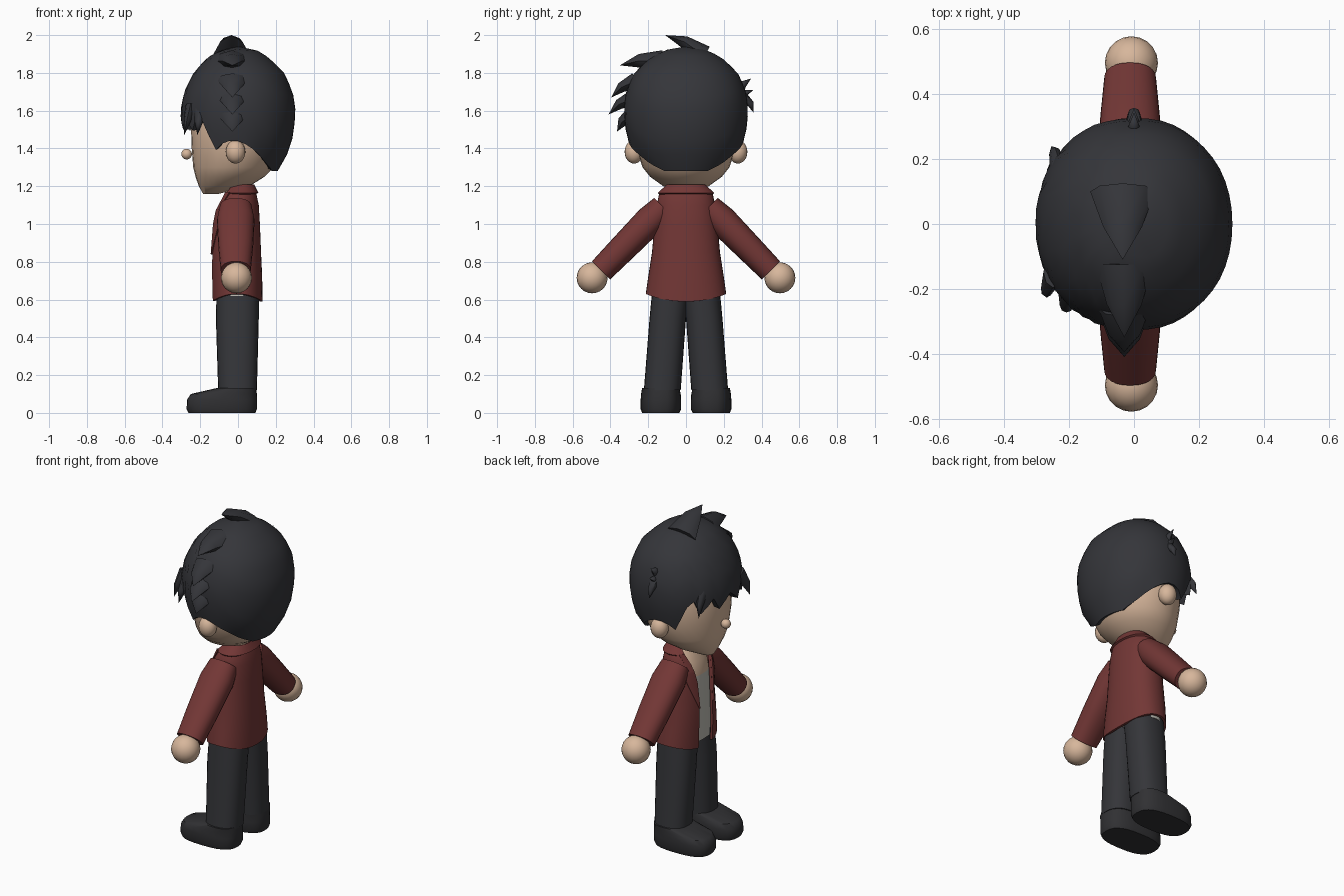
import bpy
import bmesh
from math import sin, cos, pi, radians
from mathutils import Vector, Matrix

cube = bpy.data.objects.get("Cube")
if cube:
    bpy.data.objects.remove(cube, do_unlink=True)


def material(name, rgb):
    m = bpy.data.materials.new(name)
    m.use_nodes = True
    m.diffuse_color = (*rgb, 1)
    m.node_tree.nodes["Principled BSDF"].inputs["Base Color"].default_value = (*rgb, 1)
    return m


skin = material("skin", (0.68, 0.47, 0.33))
hair_black = material("hair black", (0.035, 0.036, 0.042))
jacket_red = material("jacket red", (0.17, 0.038, 0.036))
shirt_grey = material("shirt grey", (0.5, 0.49, 0.44))
trouser_black = material("trouser black", (0.035, 0.036, 0.041))
shoe_black = material("shoe black", (0.03, 0.03, 0.033))


def build(name, verts, faces, mat, thickness=0, closed=True, angle=45):
    mesh = bpy.data.meshes.new(name)
    mesh.from_pydata([tuple(v) for v in verts], [], faces)
    bm = bmesh.new()
    bm.from_mesh(mesh)
    bmesh.ops.remove_doubles(bm, verts=bm.verts, dist=0.0005)
    if closed:
        bmesh.ops.recalc_face_normals(bm, faces=bm.faces)
    bm.to_mesh(mesh)
    bm.free()
    mesh.materials.append(mat)
    ob = bpy.data.objects.new(name, mesh)
    bpy.context.collection.objects.link(ob)
    bpy.ops.object.select_all(action="DESELECT")
    ob.select_set(True)
    bpy.context.view_layer.objects.active = ob
    if thickness:
        mod = ob.modifiers.new("thickness", "SOLIDIFY")
        mod.thickness = thickness
        mod.offset = -1
        bpy.ops.object.modifier_apply(modifier=mod.name)
    bpy.ops.object.shade_smooth_by_angle(angle=radians(angle))
    return ob


def power(v, p):
    return abs(v) ** p * (1 if v >= 0 else -1)


def oval(z, x0, x1, y0, y1, a, p):
    """Point on a rounded oval; angle 0 is the face side, then towards +y."""
    return Vector(((x0 + x1) / 2 - (x1 - x0) / 2 * power(cos(a), p),
                   (y0 + y1) / 2 + (y1 - y0) / 2 * power(sin(a), p), z))


def grid_faces(rows, cols, wrap):
    w = cols if wrap else cols - 1
    return [(i * cols + j, (i + 1) * cols + j, (i + 1) * cols + (j + 1) % cols,
             i * cols + (j + 1) % cols) for i in range(rows - 1) for j in range(w)]


def loft(name, mat, rows, seg=24, p=1.0, thickness=0, hem=0):
    """Rows are (z, x0, x1, y0, y1) and, for open shells, start and end angle."""
    wrap = len(rows[0]) == 5
    cols = seg if wrap else seg + 1
    verts = []
    for i, row in enumerate(rows):
        a0, a1 = (0, 360) if wrap else row[5:]
        for j in range(cols):
            a = radians(a0 + (a1 - a0) * j / seg)
            v = oval(*row[:5], a, p)
            if i == 0:
                v.z += hem * sin(a) ** 2
            verts.append(v)
    faces = grid_faces(len(rows), cols, wrap)
    if wrap:
        faces += [tuple(range(cols)), tuple(range(len(verts) - cols, len(verts)))]
    return build(name, verts, faces, mat, thickness, closed=wrap)


def sym(z, x0, x1, ry, *arc):
    return (z, x0, x1, -ry, ry, *arc)


def ball(name, mat, loc, radii):
    rows = []
    for i in range(13):
        t = pi * i / 12
        r = sin(t)
        rows.append(sym(-cos(t) * radii[2], -radii[0] * r, radii[0] * r, radii[1] * r))
    verts = [oval(*row, 2 * pi * j / 20, 1) + Vector(loc) for row in rows for j in range(20)]
    return build(name, verts, grid_faces(13, 20, True), mat)


def interp(table, x):
    for a, b in zip(table, table[1:]):
        if x <= b[0]:
            t = max(0, (x - a[0]) / (b[0] - a[0]))
            return [u + (v - u) * t for u, v in zip(a[1:], b[1:])]
    return list(table[-1][1:])


# Head with a wedge chin, and the nose
loft("head", skin, [sym(1.16, -.185, -.1, .04), sym(1.2, -.207, .06, .12),
                    sym(1.25, -.225, .14, .19), sym(1.3, -.237, .19, .23),
                    sym(1.4, -.245, .23, .265), sym(1.55, -.25, .25, .28),
                    sym(1.75, -.2, .2, .2)], 28)
ball("nose", skin, (-.272, 0, 1.37), (.028, .028, .028))

# Hair cap: a dome whose lower edge follows a jagged hairline
dome = [(1.28, -.26, .21, .22), (1.4, -.285, .278, .295), (1.5, -.3, .297, .32),
        (1.6, -.305, .305, .33), (1.7, -.285, .29, .318), (1.8, -.235, .245, .275),
        (1.88, -.165, .165, .19), (1.92, -.09, .1, .115), (1.94, 0, 0, 0)]
hairline = [(0, 1.57), (15, 1.5), (22, 1.58), (37, 1.49), (45, 1.58), (52, 1.55),
            (67, 1.39), (78, 1.44), (92, 1.44), (105, 1.4), (130, 1.32), (150, 1.28), (180, 1.28)]
SEG, ROWS = 48, 12
verts = []
for i in range(ROWS + 1):
    for j in range(SEG):
        a = 360 * j / SEG
        low = interp(hairline, min(a, 360 - a))[0]
        z = low + (1.94 - low) * sin(pi / 2 * i / ROWS)
        x0, x1, ry = interp(dome, z)
        verts.append(oval(z, x0, x1, -ry, ry, radians(a), .95))
build("hair_cap", verts, grid_faces(ROWS + 1, SEG, True), hair_black, .045, closed=False, angle=60)


# Hair locks: tapered, slightly curved spikes
def lock(name, base, tip, width, depth, bend=0.015):
    base, tip = Vector(base), Vector(tip)
    axis = tip - base
    side = Vector((1, 0, 0))
    side = (side - axis * side.dot(axis) / axis.length_squared).normalized()
    up = side.cross(axis).normalized()
    if up.z < 0:
        up = -up
    n, pts = 8, []
    for t, s in ((0, 1), (.55, .6), (1, 0)):
        c = base + axis * t + up * (bend if t == .55 else 0)
        pts += [c + side * width * s * cos(2 * pi * k / n) + up * depth * s * sin(2 * pi * k / n)
                for k in range(n)]
    build(name, pts, grid_faces(3, n, True) + [tuple(range(n))], hair_black)


lock("crown_lock", (-.035, .1, 1.89), (-.035, -.11, 2), .1, .055)
lock("upper_side_lock", (-.03, -.12, 1.86), (-.03, -.35, 1.84), .09, .06)
for i, (by, bz, ty, tz) in enumerate([(-.26, 1.76, -.395, 1.67), (-.27, 1.67, -.41, 1.58),
                                      (-.28, 1.58, -.365, 1.49)]):
    lock(f"left_side_lock_{i + 1}", (-.03, by, bz), (-.03, ty, tz), .08, .045)
lock("right_upper_lock", (0, .27, 1.68), (0, .345, 1.77), .03, .035)
lock("right_middle_lock", (0, .28, 1.65), (0, .357, 1.71), .03, .03)
lock("right_lower_lock", (0, .3, 1.67), (0, .357, 1.59), .03, .03)
lock("left_fringe_lock", (-.25, -.15, 1.62), (-.285, -.215, 1.47), .03, .05)
lock("left_temple_lock", (-.2, -.2, 1.6), (-.215, -.27, 1.47), .035, .04)
lock("right_temple_lock", (-.23, .16, 1.62), (-.255, .24, 1.49), .03, .04)

# Neck and torso: shirt below, bare chest above
loft("neck", skin, [sym(1.05, -.075, .07, .08), sym(1.26, -.065, .07, .075)])
torso = loft("torso", shirt_grey, [sym(.62, -.119, .11, .185), sym(.85, -.12, .1, .155),
                                   sym(1.02, -.112, .095, .14), sym(1.1, -.1, .09, .13),
                                   sym(1.175, -.06, .07, .09)], 28, .9)
torso.data.materials.append(skin)
for f in torso.data.polygons:
    f.material_index = int(f.center.z > 1.02)

# Open jacket with collar and lapels
jacket = [(.59, -.138, .13, .213, 16), (.72, -.142, .128, .2, 17), (.85, -.142, .122, .18, 18),
          (1, -.133, .116, .167, 23), (1.1, -.12, .11, .155, 33), (1.17, -.085, .095, .14, 46),
          (1.195, -.065, .085, .105, 58)]
loft("jacket_body", jacket_red, [sym(*r[:4], r[4], 360 - r[4]) for r in jacket],
     36, .9, .014, hem=.04)
loft("collar", jacket_red, [sym(1.165, -.09, .108, .15, 48, 312),
                            sym(1.21, -.06, .085, .1, 58, 302)], 24, .9, .012)
lapel = [(.84, 18, 20), (1, 23, 47), (1.06, 28, 55), (1.075, 30, 42), (1.17, 46, 62)]
for side, tag in ((1, "right"), (-1, "left")):
    rows = []
    for z, a0, a1 in lapel:
        x0, x1, ry, _ = interp(jacket, z)
        arc = (a0, a1) if side > 0 else (360 - a1, 360 - a0)
        rows.append(sym(z, x0 - .009, x1 + .009, ry + .009, *arc))
    loft(tag + "_lapel", jacket_red, rows, 6, .9, .009)

    # Ear, sleeve and hand
    ball(tag + "_ear", skin, (-.013, side * .275, 1.382), (.052, .05, .062))
    sleeve = loft(tag + "_sleeve", jacket_red, [sym(0, -.085, .085, .068), sym(.1, -.1, .1, .08),
                                                sym(.3, -.092, .092, .074),
                                                sym(.47, -.08, .08, .068)], 24, .9)
    sleeve.data.transform(Matrix.Translation((-.012, side * .12, 1.09))
                          @ Matrix.Rotation(radians(-135.5 * side), 4, "X"))
    ball(tag + "_hand", skin, (-.008, side * .497, .715), (.082, .082, .082))

    # Trouser leg and shoe
    def sided(z, x0, x1, inner, outer):
        return (z, x0, x1, *sorted((side * inner, side * outer)))
    loft(tag + "_trouser_leg", trouser_black, [sided(.12, -.105, .1, .028, .223),
                                               sided(.5, -.117, .11, 0, .193),
                                               sided(.66, -.113, .11, -.02, .178)], 24, .85)
    loft(tag + "_shoe", shoe_black, [sided(0, -.262, .092, .035, .232),
                                     sided(.02, -.272, .1, .026, .24),
                                     sided(.07, -.27, .1, .026, .24),
                                     sided(.1, -.25, .1, .028, .238),
                                     sided(.132, -.11, .095, .035, .232)], 28, .75)
